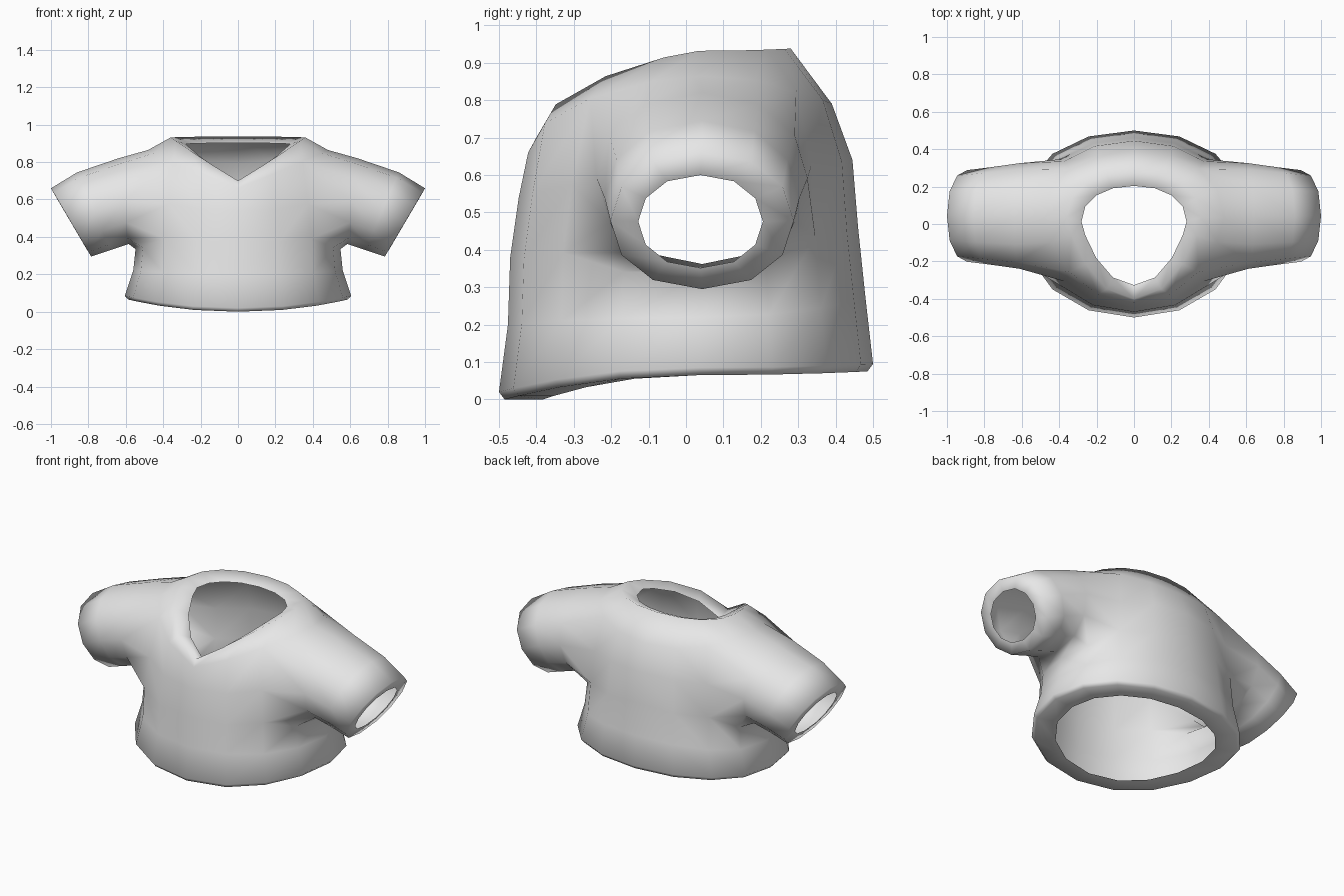
import bpy, bmesh, math
from mathutils import Vector

if "Cube" in bpy.data.objects:
    bpy.data.objects.remove(bpy.data.objects["Cube"])

SEG = 8                      # columns on half the torso, front to back
LEFT, RIGHT = 2, 6           # armhole columns
LOW, HIGH = 2, 4             # armhole rows
MID_Y = 0.035

bm = bmesh.new()


def spow(v, p):
    return math.copysign(abs(v) ** p, v)


def torso_ring(a, yf, yb, zf, zs, zb, py, pz):
    """Half ring from front centre to back centre."""
    ring = []
    for i in range(SEG + 1):
        t = math.pi * i / SEG
        s, c = max(0.0, math.sin(t)), math.cos(t)
        if i in (0, SEG):
            s = 0.0
        if c > 0:
            y = MID_Y + (yf - MID_Y) * c ** py
            z = zf + (zs - zf) * s ** pz
        else:
            y = MID_Y + (yb - MID_Y) * abs(c) ** 0.9
            z = zb + (zs - zb) * s ** 2
        ring.append(bm.verts.new((a * s ** 0.95, y, z)))
    return ring


def scaled(ring, k, centre, dz=None):
    """Smaller copy of a ring; dz shifts z instead of scaling it."""
    out = []
    for v in ring:
        p = centre + (v.co - centre) * k
        out.append(bm.verts.new((p.x, p.y, p.z if dz is None else v.co.z + dz)))
    return out


def bridge(r0, r1, closed=False, skip=()):
    n = len(r0)
    for i in range(n if closed else n - 1):
        if i not in skip:
            j = (i + 1) % n
            bm.faces.new((r0[i], r0[j], r1[j], r1[i]))


# Torso: hem, waist, underarm, chest, shoulder, V neckline
rings = [torso_ring(*r) for r in (
    (0.605, -0.50, 0.50, 0.02, 0.085, 0.095, 0.95, 2),
    (0.560, -0.476, 0.48, 0.20, 0.22, 0.27, 0.95, 2),
    (0.548, -0.470, 0.46, 0.38, 0.335, 0.46, 0.95, 2),
    (0.520, -0.447, 0.445, 0.54, 0.61, 0.64, 1.0, 2),
    (0.480, -0.422, 0.39, 0.66, 0.865, 0.79, 1.3, 1),
    (0.360, -0.400, 0.28, 0.70, 0.932, 0.938, 1.6, 1),
)]
# Round the lower corners of the armhole
for i in (LEFT, RIGHT):
    rings[LOW][i].co.z += 0.035
for k in range(len(rings) - 1):
    hole = range(LEFT, RIGHT) if LOW <= k < HIGH else ()
    bridge(rings[k], rings[k + 1], skip=hole)

# Hem and neckline turned inward
origin = Vector((0, 0, 0))
hem_edge = scaled(rings[0], 0.97, origin, -0.02)
bridge(hem_edge, rings[0])
bridge(scaled(hem_edge, 0.79, origin, 0.0), hem_edge)
bridge(rings[-1], scaled(rings[-1], 0.78, Vector((0, -0.065, 0)), -0.035))

# Sleeve: armhole loop, then rings out to the cuff
loop = [rings[LOW][i] for i in range(LEFT, RIGHT + 1)]
loop += [rings[k][RIGHT] for k in range(LOW + 1, HIGH)]
loop += [rings[HIGH][i] for i in range(RIGHT, LEFT - 1, -1)]
loop += [rings[k][LEFT] for k in range(HIGH - 1, LOW, -1)]
n = len(loop)


def sleeve_ring(xb, zb, xt, zt, half_y):
    ring = []
    for i in range(n):
        t = math.tau * (i - 2) / n - math.pi / 2
        f = (math.sin(t) + 1) / 2
        ring.append(bm.verts.new((xb + (xt - xb) * f, 0.043 + half_y * spow(math.cos(t), 0.9),
                                  zb + (zt - zb) * f)))
    return ring


previous = loop
for spec in ((0.585, 0.362, 0.64, 0.82, 0.282),
             (0.68, 0.330, 0.86, 0.745, 0.26),
             (0.785, 0.295, 1.0, 0.66, 0.245)):
    ring = sleeve_ring(*spec)
    bridge(previous, ring, closed=True)
    previous = ring
bridge(previous, scaled(previous, 0.68, Vector((0.8925, 0.03, 0.472))), closed=True)

# Mirror to the other side
geom = bm.verts[:] + bm.edges[:] + bm.faces[:]
bmesh.ops.mirror(bm, geom=geom, axis='X', merge_dist=0.0005)
bmesh.ops.remove_doubles(bm, verts=bm.verts[:], dist=0.0005)
bmesh.ops.recalc_face_normals(bm, faces=bm.faces[:])

# Outside of the open shell faces outward at the front
front = min(bm.faces, key=lambda f: f.calc_center_median().y)
if front.normal.y > 0:
    bmesh.ops.reverse_faces(bm, faces=bm.faces[:])

mesh = bpy.data.meshes.new("shirt")
bm.to_mesh(mesh)
bm.free()
shirt = bpy.data.objects.new("shirt", mesh)
bpy.context.collection.objects.link(shirt)

cloth = bpy.data.materials.new("light_grey_cloth")
cloth.diffuse_color = (0.8, 0.8, 0.8, 1)
cloth.use_nodes = True
cloth.node_tree.nodes["Principled BSDF"].inputs["Base Color"].default_value = cloth.diffuse_color
mesh.materials.append(cloth)

bpy.context.view_layer.objects.active = shirt
shirt.select_set(True)
bpy.ops.object.shade_smooth_by_angle(angle=math.radians(150))
